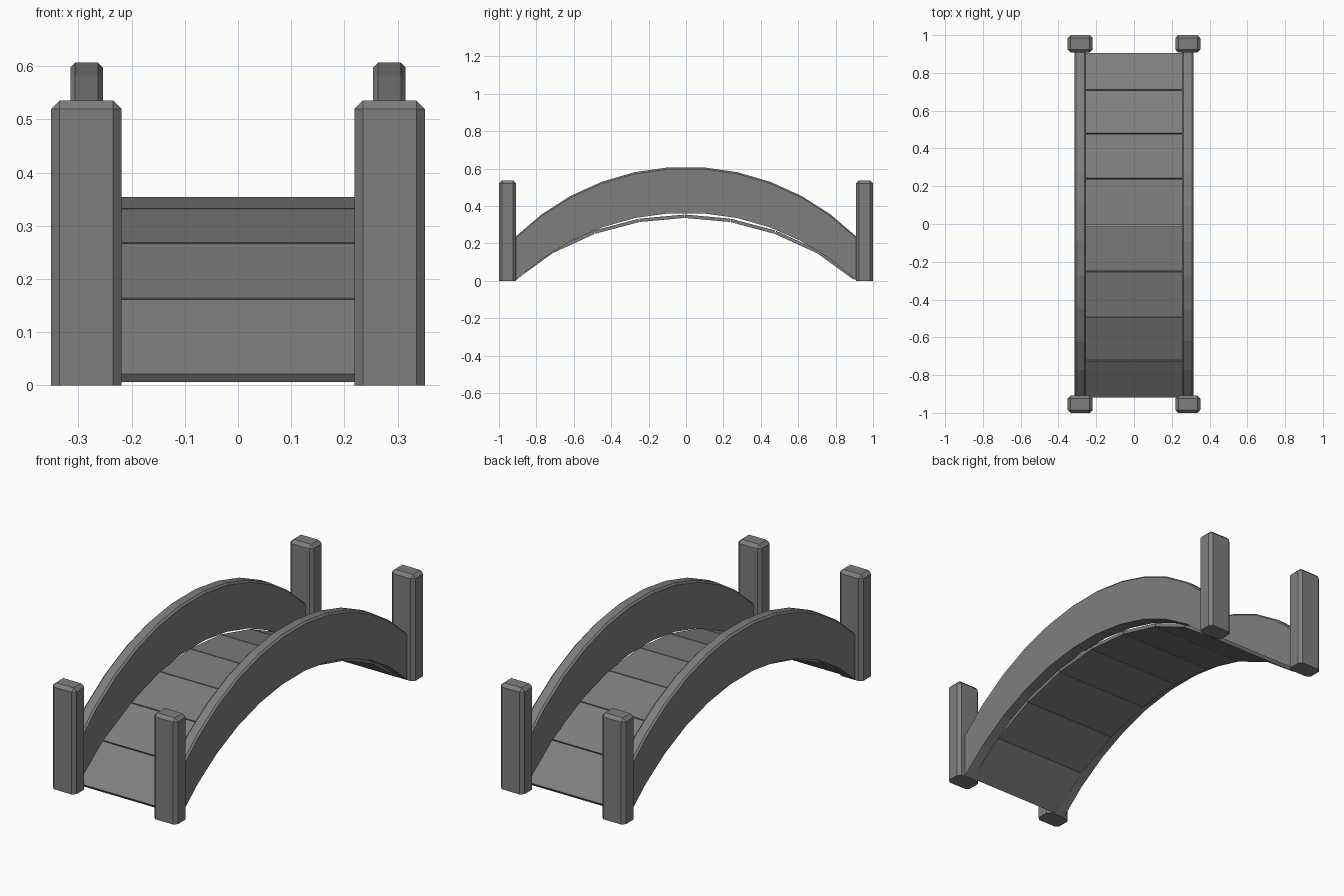
import bpy, bmesh, math
from mathutils import Matrix, Vector

if "Cube" in bpy.data.objects:
    bpy.data.objects.remove(bpy.data.objects["Cube"])

grey = bpy.data.materials.new("dark_grey")
grey.diffuse_color = (0.21, 0.21, 0.21, 1)
grey.use_nodes = True
grey.node_tree.nodes["Principled BSDF"].inputs["Base Color"].default_value = grey.diffuse_color


def finish(bm, name):
    bmesh.ops.recalc_face_normals(bm, faces=bm.faces)
    me = bpy.data.meshes.new(name)
    bm.to_mesh(me)
    bm.free()
    me.materials.append(grey)
    ob = bpy.data.objects.new(name, me)
    bpy.context.collection.objects.link(ob)
    return ob


def box(bm, size, centre, rot=Matrix()):
    m = Matrix.Translation(centre) @ rot @ Matrix.Diagonal((*size, 1))
    bmesh.ops.create_cube(bm, size=1, matrix=m)


def arc(apex, end_y, end_z, segments=11):
    # circular arc through (0, apex) and (+-end_y, end_z)
    drop = apex - end_z
    r = (end_y ** 2 + drop ** 2) / (2 * drop)
    half = math.asin(end_y / r)
    angles = [-half + 2 * half * i / segments for i in range(segments + 1)]
    return [(r * math.sin(a), apex - r + r * math.cos(a)) for a in angles]


# corner posts: chamfered uprights with a flat foot
def post(name, sx, sy):
    bm = bmesh.new()
    box(bm, (0.132, 0.092, 0.536), (sx * 0.285, sy * 0.954, 0.268))
    edges = [e for e in bm.edges if max(v.co.z for v in e.verts) > 0.1]
    bmesh.ops.bevel(bm, geom=edges, offset=0.016, segments=1,
                    affect='EDGES', profile=0.5)
    finish(bm, name)


# curved side walls: arch profile extruded across x, top edges chamfered
def side_wall(name, sx):
    top = arc(0.610, 0.912, 0.235)
    low = arc(0.364, 0.912, 0.0)
    x0, x1, c = 0.254, 0.315, 0.009
    bm = bmesh.new()
    rings = []
    for (ty, tz), (ly, lz) in zip(top, low):
        section = [(x0, ly, lz), (x1, ly, lz), (x1, ty, tz - c),
                   (x1 - c, ty, tz), (x0 + c, ty, tz), (x0, ty, tz - c)]
        rings.append([bm.verts.new((sx * x, y, z)) for x, y, z in section])
    for a, b in zip(rings, rings[1:]):
        for i in range(6):
            j = (i + 1) % 6
            bm.faces.new((a[i], a[j], b[j], b[i]))
    bm.faces.new(rings[0])
    bm.faces.new(rings[-1])
    finish(bm, name)


for side, sx in (("left", -1), ("right", 1)):
    side_wall(side + "_side_wall", sx)
    for end, sy in (("front", -1), ("back", 1)):
        post(f"{end}_{side}_post", sx, sy)

# deck planks: flat boards following the arch, small gaps between them
joints = [(-0.921, 0.02), (-0.722, 0.163), (-0.494, 0.268), (-0.252, 0.332),
          (-0.007, 0.354), (0.24, 0.332), (0.48, 0.268), (0.71, 0.163),
          (0.908, 0.02)]
for n, (a, b) in enumerate(zip(joints, joints[1:])):
    d = Vector((0, b[0] - a[0], b[1] - a[1]))
    rot = Matrix.Rotation(math.atan2(d.z, d.y), 4, 'X')
    mid = Vector((0, (a[0] + b[0]) / 2, (a[1] + b[1]) / 2))
    mid -= rot @ Vector((0, 0, 0.009))
    bm = bmesh.new()
    box(bm, (0.53, d.length - 0.005, 0.018), mid, rot)
    finish(bm, f"deck_plank_{n + 1}")
